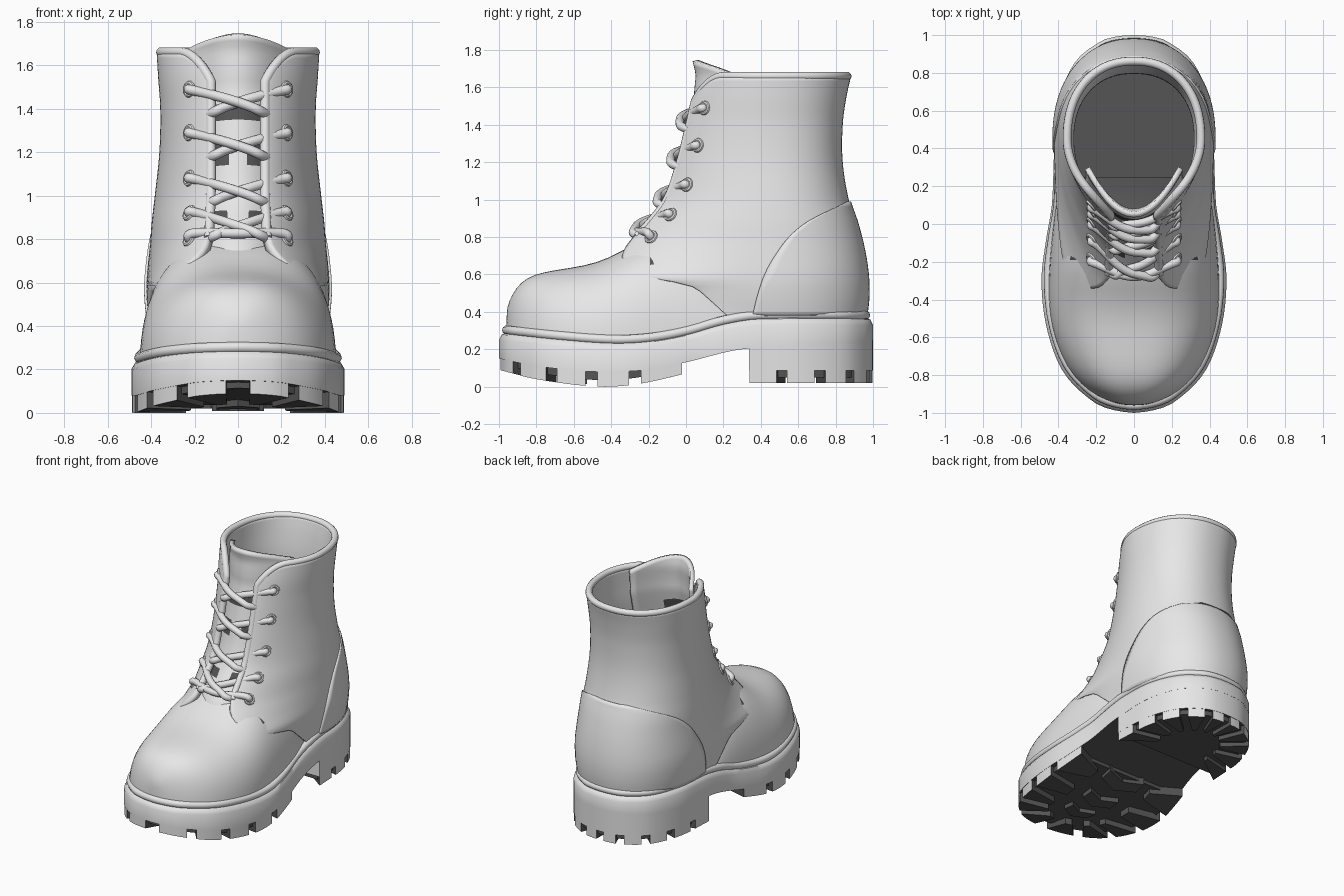
import bpy, bmesh, math
from mathutils import Vector

if "Cube" in bpy.data.objects:
    bpy.data.objects.remove(bpy.data.objects["Cube"], do_unlink=True)


def material(name, value):
    m = bpy.data.materials.new(name)
    m.use_nodes = True
    m.diffuse_color = (value, value, value, 1)
    m.node_tree.nodes["Principled BSDF"].inputs["Base Color"].default_value = (value, value, value, 1)
    return m


GREY = material("light_grey", 0.85)
DARK = material("dark_rubber", 0.09)


def interp(rows, k):
    """Smooth interpolation of a table whose first column is the key."""
    k = min(max(k, rows[0][0]), rows[-1][0])
    i = max(j for j in range(len(rows) - 1) if rows[j][0] <= k)
    slope = lambda j, c: ((rows[min(j + 1, len(rows) - 1)][c] - rows[max(j - 1, 0)][c])
                          / (rows[min(j + 1, len(rows) - 1)][0] - rows[max(j - 1, 0)][0]))
    a, b = rows[i], rows[i + 1]
    h = b[0] - a[0]
    s = (k - a[0]) / h
    return [a[c] * (1 + 2 * s) * (1 - s) ** 2 + b[c] * s * s * (3 - 2 * s)
            + h * slope(i, c) * s * (1 - s) ** 2 - h * slope(i + 1, c) * s * s * (1 - s)
            for c in range(1, len(a))]


def finish(ob, angle=40, mat=GREY):
    ob.data.materials.append(mat)
    bpy.ops.object.select_all(action='DESELECT')
    ob.select_set(True)
    bpy.context.view_layer.objects.active = ob
    if ob.type == 'MESH':
        bpy.ops.object.shade_smooth_by_angle(angle=math.radians(angle))
    return ob


def darken(ob, rule):
    """Give the dark colour to the faces that satisfy a rule."""
    ob.data.materials.append(DARK)
    for f in ob.data.polygons:
        f.material_index = int(rule(f))


def build(name, verts, faces, recalc=False, mat=GREY, angle=40):
    me = bpy.data.meshes.new(name)
    me.from_pydata([tuple(v) for v in verts], [], faces)
    if recalc:
        bm = bmesh.new()
        bm.from_mesh(me)
        bmesh.ops.recalc_face_normals(bm, faces=bm.faces)
        bm.to_mesh(me)
        bm.free()
    ob = bpy.data.objects.new(name, me)
    bpy.context.collection.objects.link(ob)
    return finish(ob, angle, mat)


def sheet(name, rows, thick=0, offset=-1, cap=False):
    """Skin a grid of points and give it thickness."""
    n = len(rows[0])
    faces = [(r * n + i, r * n + i + 1, r * n + n + i + 1, r * n + n + i)
             for r in range(len(rows) - 1) for i in range(n - 1)]
    if cap:
        faces.append(tuple(reversed(range(n))))
    ob = build(name, [p for r in rows for p in r], faces, angle=60)
    if thick:
        mod = ob.modifiers.new("thickness", 'SOLIDIFY')
        mod.thickness, mod.offset = thick, offset
    return ob


def tube(name, pts, radius, cyclic=False):
    cu = bpy.data.curves.new(name, 'CURVE')
    cu.dimensions = '3D'
    cu.bevel_depth, cu.bevel_resolution, cu.use_fill_caps = radius, 3, True
    sp = cu.splines.new('NURBS')
    sp.points.add(len(pts) - 1)
    for p, q in zip(sp.points, pts):
        p.co = (*q, 1)
    sp.order_u, sp.use_endpoint_u, sp.use_cyclic_u, sp.resolution_u = 3, not cyclic, cyclic, 5
    ob = bpy.data.objects.new(name, cu)
    bpy.context.collection.objects.link(ob)
    return finish(ob)


def prism(name, plan, bottom, top, mat=GREY):
    n = len(plan)
    verts = [(x, y, bottom(y)) for x, y in plan] + [(x, y, top(y)) for x, y in plan]
    faces = [tuple(range(n)), tuple(range(n, 2 * n))]
    faces += [(i, (i + 1) % n, n + (i + 1) % n, n + i) for i in range(n)]
    return build(name, verts, faces, recalc=True, angle=30, mat=mat)


def flip(p):
    return Vector((-p[0], *p[1:]))


# ---- Sole outline (one half, toe to heel), keyed by length along the edge
half = [(0, -1), (.1, -.987), (.21, -.945), (.37, -.79), (.46, -.56), (.49, -.3), (.465, -.08), (.435, .1),
        (.422, .4), (.4, .65), (.31, .86), (.17, .97), (.08, .995), (0, 1)]
keyed, run = [], 0
for i, p in enumerate(half):
    run += math.dist(p, half[i - 1]) if i else 0
    keyed.append((run, *p))
edge = lambda s: interp(keyed, s * run)
sole_top = lambda y: interp([(-1, .29), (-.7, .26), (-.4, .24), (-.2, .25), (0, .285),
                             (.2, .34), (.4, .37), (1, .37)], y)[0]
groove = lambda y: interp([(-1, .15), (-.8, .11), (-.5, .08), (-.2, .09), (0, .13), (.3, .2), (1, .25)], y)[0]
tread = lambda y: interp([(-1, .09), (-.8, .04), (-.47, 0), (-.25, .015), (0, .07)], y)[0]
underside = lambda f: f.normal.z < -.5

# ---- Sole slab
N = 48
loop = [edge(i / N) for i in range(N + 1)]
loop += [(-x, y) for x, y in reversed(loop[1:-1])]
verts, faces, M = [], [], 2 * N
layers = [(0, groove, 0), (0, sole_top, -.04), (.015, sole_top, -.012), (.05, sole_top, .003), (.1, sole_top, .01)]
for inset, level, dz in layers:
    verts += [(x * (1 - inset / .46), y * (1 - inset), level(y) + dz) for x, y in loop]
for r in range(len(layers) - 1):
    faces += [(r * M + i, r * M + (i + 1) % M, (r + 1) * M + (i + 1) % M, (r + 1) * M + i) for i in range(M)]
for base in (0, M * (len(layers) - 1)):
    for i in range(N):
        q = [i, i + 1, (M - i - 1) % M, (M - i) % M]
        faces.append(tuple(base + j for j in dict.fromkeys(q)))
darken(build("sole", verts, faces, recalc=True), underside)
tube("welt", [(x * .925, y * .96, sole_top(y) + .012) for x, y in loop], .025, True)


def mirrored_plan(a, b, k, cy):
    side = [edge(s / 100) for s in range(a, b, 2)]
    side += [(-x, y) for x, y in reversed(side) if x > .001]
    return [(x * k, cy + (y - cy) * k) for x, y in side]


# ---- Heel block and the dark cores behind the lugs
darken(prism("heel", mirrored_plan(64, 101, .998, .62), lambda y: .085, lambda y: groove(y) + .003), underside)
prism("heel_core", mirrored_plan(64, 101, .93, .65), lambda y: .05, lambda y: .1, DARK)
prism("forefoot_core", mirrored_plan(0, 50, .93, -.4), lambda y: tread(y) + .035, lambda y: groove(y) + .01, DARK)

# ---- Tread lugs around the edge, light only on the outer wall
spans = [(.022, .1), (.125, .196), (.222, .286), (.312, .38), (.406, .495),
         (.642, .70), (.722, .783), (.807, .858), (.882, .928), (.952, .988)]
for k, (a, b) in enumerate(spans):
    front = k < 5
    outer = [edge(a + (b - a) * j / 4) for j in range(5)]
    inner = []
    for x, y in (outer[3], outer[1]):
        cy = min(max(y, -.6), -.15) if front else .62
        inner.append((x * .5, y + (cy - y) * .5))
    for s in (1, -1):
        lug = prism("tread_lug", [(s * x * .997, y * .997) for x, y in outer + inner],
                    tread if front else lambda y: .02,
                    (lambda y: groove(y) + .003) if front else (lambda y: .087))
        darken(lug, lambda f: f.index not in range(2, 6))
for y, w in ((-.62, .1), (-.4, .12), (-.16, .15)):
    prism("centre_lug", [(-w, y), (0, y - .06), (w, y), (w, y + .09), (0, y + .04), (-w, y + .09)],
          lambda v: tread(v) + .01, lambda v: groove(v) + .01, DARK)

# ---- Toe and vamp: arched sections from toe to instep, dark lining inside the shaft
vamp = [(-.96, .04, .40), (-.95, .11, .45), (-.91, .205, .53), (-.85, .285, .585), (-.76, .36, .615),
        (-.62, .42, .635), (-.48, .45, .66), (-.35, .455, .72), (-.2, .45, .81), (0, .43, .82),
        (.14, .415, .72), (.25, .4, .55)]
rows = []
for y, w, h in vamp:
    row = []
    for i in range(25):
        c, s = math.cos(math.pi * i / 24), math.sin(math.pi * i / 24)
        row.append(Vector((-math.copysign(abs(c) ** .8, c) * w, y, .2 + (h - .2) * abs(s) ** .8)))
    rows.append(row)
upper = sheet("vamp", rows, cap=True)
upper.modifiers.new("smooth", 'SUBSURF').render_levels = 1
darken(upper, lambda f: f.center.y > -.11 and abs(f.center.x) < .34)

# ---- Shaft table: height, front edge x and y, half width, back y
shaft = [(.32, .395, .30, .395, .95), (.38, .40, .22, .403, .96), (.46, .398, .13, .415, .97),
         (.54, .394, .02, .422, .972), (.575, .385, -.15, .422, .97), (.60, .35, -.28, .422, .968),
         (.65, .275, -.33, .418, .962), (.71, .20, -.34, .412, .952), (.78, .145, -.30, .405, .937),
         (.88, .135, -.21, .397, .91), (1, .13, -.12, .383, .87), (1.2, .13, -.05, .362, .838),
         (1.4, .13, 0, .358, .838), (1.55, .13, .035, .368, .858), (1.67, .13, .075, .375, .885)]
MID = .45


def skin(z, t):
    """Point on the left side of the shaft, t running from front edge to back."""
    ex, ey, w, b = interp(shaft, z)
    if t < .5:
        s = t * 2
        p = [Vector(q) for q in ((ex, ey), (ex + .45 * (w - ex), ey + .12 * (MID - ey)),
                                 (w, MID - .45 * (MID - ey)), (w, MID))]
        q = p[0] * (1 - s) ** 3 + p[1] * 3 * s * (1 - s) ** 2 + p[2] * 3 * s * s * (1 - s) + p[3] * s ** 3
    else:
        a = (t - .5) * math.pi
        q = Vector((w * max(math.cos(a), 0) ** .91, MID + (b - MID) * math.sin(a) ** .91))
    return Vector((q.x, q.y, z))


def find(z, axis, value):
    """Parameter where the skin reaches a given x (front) or y."""
    lo, hi = 0, (.5 if axis == 0 else 1)
    for _ in range(30):
        m = (lo + hi) / 2
        lo, hi = (m, hi) if skin(z, m)[axis] < value else (lo, m)
    return lo


def corner(z, t):
    """Lower the height near the front edge to round the collar corner."""
    return z - .14 * max(0, 1 - t / .22) ** 2 * max(0, (z - 1.3) / .37)


def both(row):
    return row + [flip(p) for p in reversed(row[:-1])]


# ---- Quarters and shaft, collar piping, heel counter
T = [i / 40 for i in range(41)]
Z = [.32 + 1.34 * i / 50 for i in range(51)]
sheet("shaft", [both([skin(corner(z, t), t) for t in T]) for z in Z], .04)
path = [skin(corner(z, 0), 0) for z in Z if z > .79] + [skin(corner(Z[-1], t), t) for t in T[1:]]
path = [p + (Vector((0, MID, p.z)) - p).normalized() * .02 for p in path]
tube("collar_piping", both(path), .023)
counter = [(.38, .355), (.5, .385), (.6, .42), (.7, .475), (.8, .55), (.88, .645), (.94, .76), (.985, .86)]
rows = []
for i in range(25):
    z = .38 + .605 * i / 24
    t0 = find(z, 1, interp(counter, z)[0])
    rows.append(both([skin(z, t0 + (1 - t0) * j / 20) for j in range(21)]))
sheet("heel_counter", rows, .02, 0)

# ---- Tongue, with dark gaps between the laces
front = lambda z: interp(shaft, z)[1]
rows = []
for i in range(41):
    row = []
    for j in range(-12, 13):
        u = j / 12
        z = .7 + (1.04 - .08 * u * u) * i / 40
        x = u * (.15 + .11 * min(1, i / 20))
        row.append(Vector((x, front(z) + .02 - .06 * max(0, (z - 1.5) / .24) + 3.5 * x * x, z)))
    rows.append(row)


def lace_gap(f):
    x, z = abs(f.center.x), f.center.z
    return x < .13 and (1.345 < z < 1.42 or x > .05 and (1.14 < z < 1.24 or .88 < z < .93))


darken(sheet("tongue", rows, .03), lace_gap)

# ---- Footbed
ring = [(.37 * math.cos(a * math.pi / 16), .48 + .42 * math.sin(a * math.pi / 16), .43) for a in range(32)]
build("footbed", ring, [tuple(range(32))], mat=DARK)

# ---- Eyelets and laces
for k, z in enumerate((1.49, 1.29, 1.08, .92, .8)):
    t = find(z, 0, .225)
    e = skin(z, t)
    n = (skin(z, t + .01) - e).cross(skin(z + .01, t) - e).normalized()
    for s in (1, -1):
        E, D = (e, n) if s > 0 else (flip(e), flip(n))
        bpy.ops.mesh.primitive_torus_add(major_radius=.028, minor_radius=.011, major_segments=20,
                                         minor_segments=8, location=E, rotation=D.to_track_quat('Z', 'Y').to_euler())
        bpy.context.object.name = "eyelet"
        finish(bpy.context.object)
        if k < 4:
            lift = .008 if s > 0 else .04
            tube("lace", [E - D * .03, E + D * .02, E + D * .034 + Vector((-s * .05, 0, -.01)),
                          (s * .06, front(z - .04) - lift, z - .04),
                          (-s * .06, front(z - .07) - lift, z - .08),
                          (-s * .11, front(z - .1) - .025, z - .105),
                          (-s * .15, front(z - .11) + .06, z - .125)], .023)
    if k == 4:
        start = [e - n * .03, e + n * .025, e + n * .035 + Vector((-.05, -.005, .015))]
        tube("bottom_lace", start + [Vector((0, front(z) - .02, z + .025))] + [flip(p) for p in reversed(start)], .023)
